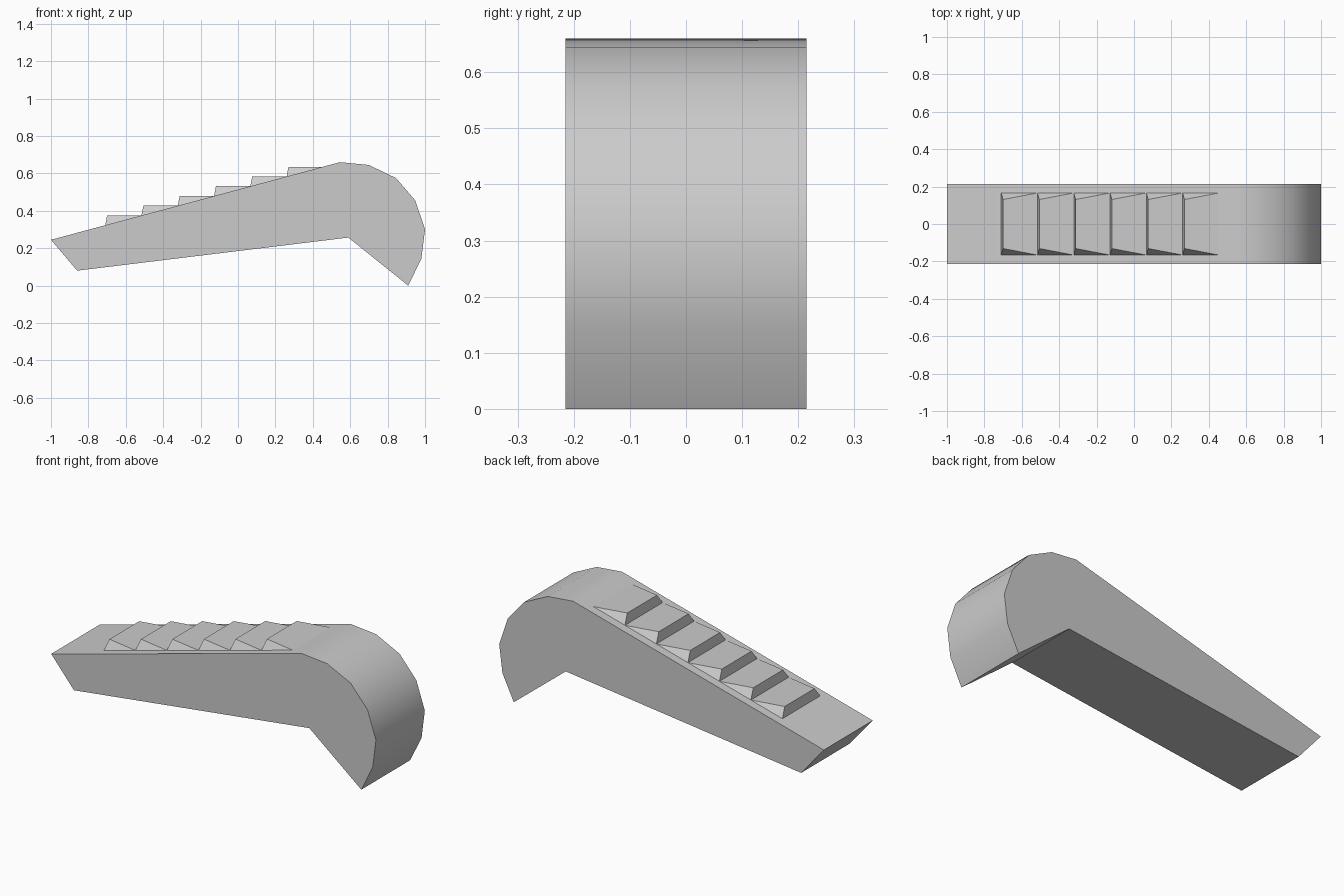
import bpy
import bmesh
import math

cube = bpy.data.objects.get("Cube")
if cube:
    bpy.data.objects.remove(cube, do_unlink=True)

grey = bpy.data.materials.new("plain grey")
grey.use_nodes = True
grey.diffuse_color = (0.6, 0.6, 0.6, 1)
grey.node_tree.nodes["Principled BSDF"].inputs["Base Color"].default_value = (0.6, 0.6, 0.6, 1)


def finish(bm, name):
    """Turn a bmesh into a grey object that is smooth on gentle bends."""
    bmesh.ops.recalc_face_normals(bm, faces=bm.faces)
    mesh = bpy.data.meshes.new(name)
    bm.to_mesh(mesh)
    bm.free()
    mesh.materials.append(grey)
    obj = bpy.data.objects.new(name, mesh)
    bpy.context.collection.objects.link(obj)
    bpy.ops.object.select_all(action='DESELECT')
    obj.select_set(True)
    bpy.context.view_layer.objects.active = obj
    bpy.ops.object.shade_smooth_by_angle(angle=math.radians(32))
    return obj


# Hooked handle: side profile extruded across the width
HALF_WIDTH = 0.215
profile = [(-1, 0.245), (-0.86, 0.08), (0.59, 0.257), (0.91, 0),
           (0.98, 0.143), (1, 0.30), (0.948, 0.455), (0.845, 0.575),
           (0.70, 0.645), (0.545, 0.66)]
bm = bmesh.new()
side = bm.faces.new([bm.verts.new((x, -HALF_WIDTH, z)) for x, z in profile])
extruded = bmesh.ops.extrude_face_region(bm, geom=[side], use_keep_orig=True)
moved = [g for g in extruded["geom"] if isinstance(g, bmesh.types.BMVert)]
bmesh.ops.translate(bm, verts=moved, vec=(0, 2 * HALF_WIDTH, 0))
finish(bm, "hooked_body")

# Grip teeth: level wedges rising out of the sloping top
SLOPE = (0.66 - 0.245) / 1.545
PITCH = 0.194
TOOTH_HALF = 0.166


def top_height(x):
    return 0.245 + (x + 1) * SLOPE


def grip_tooth(index):
    start = -0.71 + index * PITCH
    end = start + PITCH
    level = top_height(end)
    bm = bmesh.new()
    base, crest, tail = [
        [bm.verts.new((x, s * y, z)) for s in (-1, 1)]
        for x, y, z in ((start, TOOTH_HALF, top_height(start)),
                        (start + 0.01, 0.131, level),
                        (end, TOOTH_HALF, level))]
    for a, b in ((base, crest), (crest, tail), (tail, base)):
        bm.faces.new((a[0], a[1], b[1], b[0]))
    for s in (0, 1):
        bm.faces.new((base[s], crest[s], tail[s]))
    finish(bm, f"grip_tooth_{index + 1}")


for i in range(6):
    grip_tooth(i)
